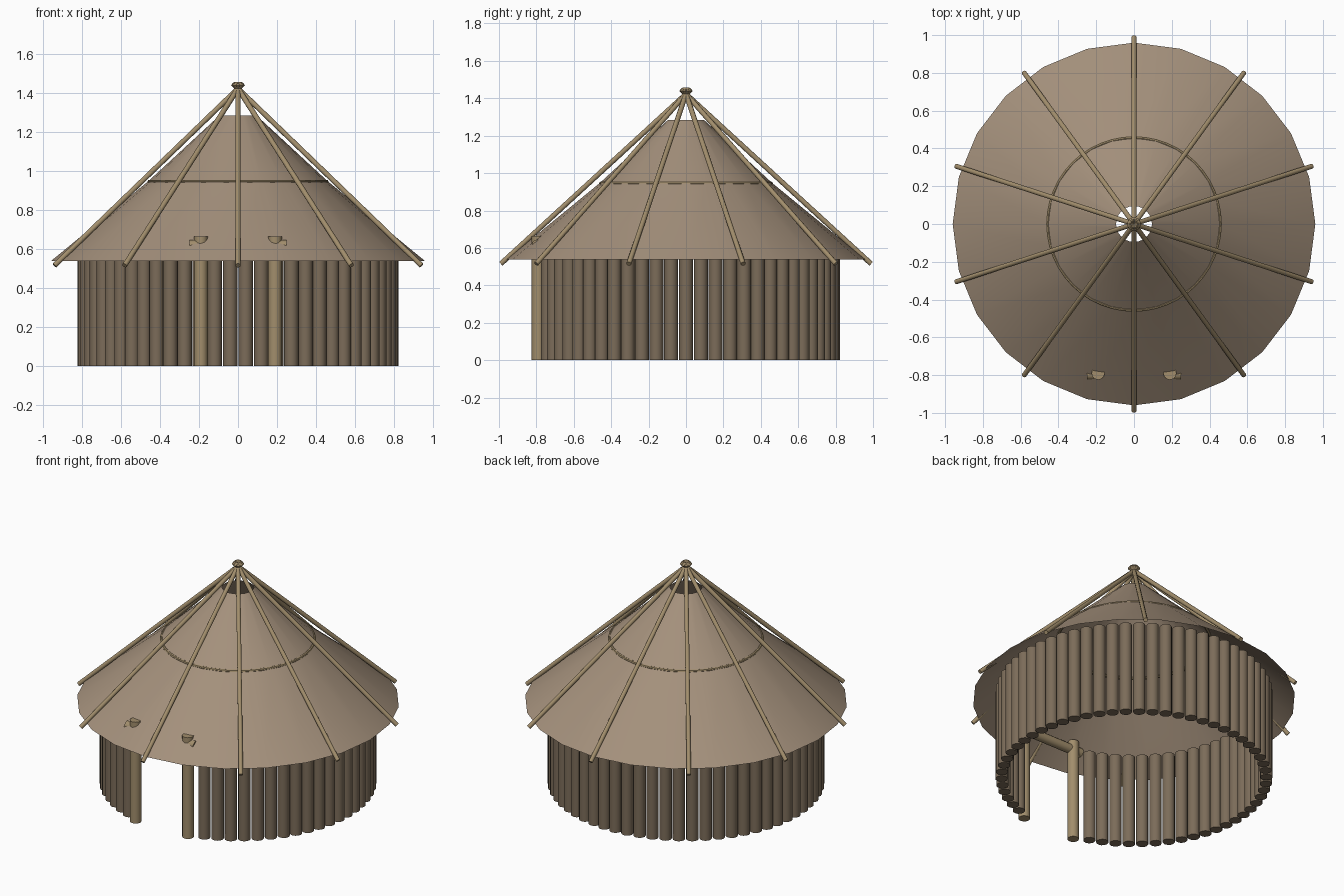
import bpy, bmesh, math
from mathutils import Vector

if "Cube" in bpy.data.objects:
    bpy.data.objects.remove(bpy.data.objects["Cube"])


def material(name, color):
    m = bpy.data.materials.new(name)
    m.diffuse_color = (*color, 1)
    m.use_nodes = True
    m.node_tree.nodes["Principled BSDF"].inputs["Base Color"].default_value = m.diffuse_color
    return m


THATCH = material("hide", (0.37, 0.28, 0.20))
WOOD = material("pole_wood", (0.36, 0.27, 0.15))
DARK = material("wall_wood", (0.20, 0.15, 0.10))


def finish(obj, name, mat):
    obj.name = name
    obj.data.materials.append(mat)
    bpy.ops.object.shade_smooth_by_angle(angle=math.radians(40))
    return obj


def rod(name, a, b, radius, mat, sides=12):
    """Round log between two points."""
    a, b = Vector(a), Vector(b)
    d = b - a
    bpy.ops.mesh.primitive_cylinder_add(
        vertices=sides, radius=radius, depth=d.length, location=(a + b) / 2,
        rotation=d.to_track_quat('Z', 'Y').to_euler())
    return finish(bpy.context.object, name, mat)


# Wall: ring of upright logs, four left out at the front for the doorway
COUNT, RING = 62, 0.788
for i in range(COUNT):
    a = 2 * math.pi * i / COUNT
    x, y = RING * math.cos(a), RING * math.sin(a)
    if y < 0 and abs(x) < 0.23:
        continue
    rod("wall_post", (x, y, 0), (x, y, 0.595), 0.037, DARK)

# Door frame: two taller posts and a lintel whose ends pierce the roof
for s in (-1, 1):
    rod("door_post", (s * 0.19, -0.79, 0), (s * 0.19, -0.79, 0.665), 0.035, WOOD)
rod("door_lintel", (-0.25, -0.795, 0.615), (0.25, -0.795, 0.615), 0.03, WOOD)

# Roof: open 24-sided sheet with a slightly concave slope and a smoke hole
bm = bmesh.new()
N = 24
rings = []
for r, z in ((0.96, 0.538), (0.46, 0.948), (0.095, 1.285)):
    rings.append([bm.verts.new((r * math.cos(2 * math.pi * k / N),
                                r * math.sin(2 * math.pi * k / N), z))
                  for k in range(N)])
for lo, hi in zip(rings, rings[1:]):
    for k in range(N):
        j = (k + 1) % N
        bm.faces.new((lo[k], lo[j], hi[j], hi[k]))
mesh = bpy.data.meshes.new("roof_cover")
bm.to_mesh(mesh)
bm.free()
roof = bpy.data.objects.new("roof_cover", mesh)
bpy.context.collection.objects.link(roof)
bpy.ops.object.select_all(action='DESELECT')
bpy.context.view_layer.objects.active = roof
roof.select_set(True)
finish(roof, "roof_cover", THATCH)

# Hoop that stiffens the roof half way up
bpy.ops.mesh.primitive_torus_add(location=(0, 0, 0.945), major_radius=0.455,
                                 minor_radius=0.01, major_segments=48,
                                 minor_segments=8)
finish(bpy.context.object, "roof_hoop", WOOD)

# Ten roof poles, crossing just above the smoke hole
for i in range(10):
    a = math.radians(18 + 36 * i)
    c, s = math.cos(a), math.sin(a)
    rod("roof_pole", (0.99 * c, 0.99 * s, 0.515),
        (-0.027 * c, -0.027 * s, 1.448), 0.0135, WOOD, 10)
